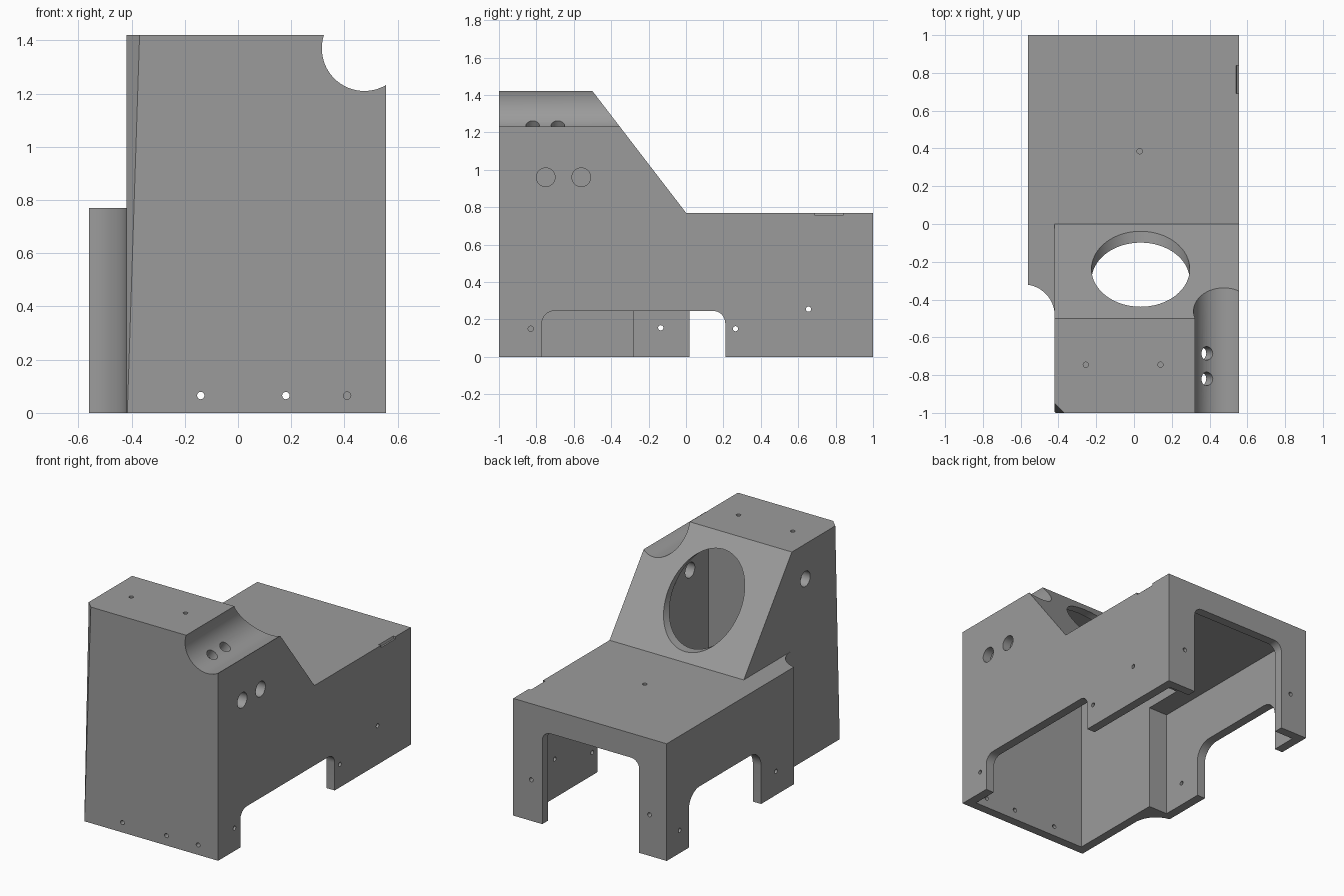
import bpy, bmesh, math
from mathutils import Vector

if "Cube" in bpy.data.objects:
    bpy.data.objects.remove(bpy.data.objects["Cube"])

W = 0.06                       # wall thickness
grey = bpy.data.materials.new("plain grey")
grey.diffuse_color = (0.33, 0.33, 0.33, 1)
grey.use_nodes = True
grey.node_tree.nodes["Principled BSDF"].inputs["Base Color"].default_value = grey.diffuse_color


def prism(name, pts, axis, a, b):
    """Extrude a 2D profile along an axis: x takes (y,z), y takes (x,z), z takes (x,y)."""
    def place(p, t):
        return {'x': (t, p[0], p[1]), 'y': (p[0], t, p[1]), 'z': (p[0], p[1], t)}[axis]
    bm = bmesh.new()
    bot = [bm.verts.new(place(p, a)) for p in pts]
    top = [bm.verts.new(place(p, b)) for p in pts]
    bm.faces.new(bot)
    bm.faces.new(top)
    n = len(pts)
    for i in range(n):
        j = (i + 1) % n
        bm.faces.new((bot[i], bot[j], top[j], top[i]))
    bmesh.ops.recalc_face_normals(bm, faces=bm.faces[:])
    me = bpy.data.meshes.new(name)
    bm.to_mesh(me)
    bm.free()
    ob = bpy.data.objects.new(name, me)
    bpy.context.collection.objects.link(ob)
    return ob


def box(name, x0, x1, y0, y1, z0, z1):
    return prism(name, [(x0, y0), (x1, y0), (x1, y1), (x0, y1)], 'z', z0, z1)


def circle(cx, cy, r, n):
    return [(cx + r * math.cos(2 * math.pi * i / n), cy + r * math.sin(2 * math.pi * i / n))
            for i in range(n)]


def arch(a, b, top, r):
    """Opening from below the base up to a top with two rounded corners."""
    pts = [(a, -0.1), (b, -0.1)]
    for cx, start in ((b - r, 0), (a + r, 90)):
        for i in range(9):
            t = math.radians(start + i * 90 / 8)
            pts.append((cx + r * math.cos(t), top - r + r * math.sin(t)))
    return pts


def cut(target, cutter):
    cutter.hide_render = True
    m = target.modifiers.new("cut", 'BOOLEAN')
    m.operation, m.solver, m.object = 'DIFFERENCE', 'EXACT', cutter
    bpy.context.view_layer.objects.active = target
    bpy.ops.object.modifier_apply(modifier=m.name)
    bpy.data.objects.remove(cutter)


# Plan outline with the concave corner on the left, extruded to full height
plan = [(0.556, -1), (0.556, 1), (-0.56, 1)]
a0 = math.degrees(math.acos(0.025 / 0.165))
for i in range(17):
    t = math.radians(a0 * (1 - i / 16))
    plan.append((-0.585 + 0.165 * math.cos(t), -0.485 + 0.165 * math.sin(t)))
plan.append((-0.42, -1))
housing = prism("housing", plan, 'z', 0, 1.42)

# Sloped back of the tower, low rear deck, and left shoulder
cut(housing, prism("slope_cut", [(0, 0.77), (1.2, 0.77), (1.2, 1.6), (-0.638, 1.6)], 'x', -1, 1))
cut(housing, box("shoulder_cut", -1, -0.42, -0.485, 0.1, 0.77, 1.6))

# Tapered chamfer on the front left corner
p, q, r = Vector((-0.416, -1, 0)), Vector((-0.37, -1, 1.42)), Vector((-0.42, -0.95, 1.42))
nrm = (q - p).cross(r - p).normalized()
if nrm.dot(Vector((-1, -1, 0))) < 0:
    nrm = -nrm
bm = bmesh.new()
bm.from_mesh(housing.data)
bmesh.ops.bisect_plane(bm, geom=bm.verts[:] + bm.edges[:] + bm.faces[:], dist=1e-5,
                       plane_co=p, plane_no=nrm, clear_outer=True)
bmesh.ops.holes_fill(bm, edges=[e for e in bm.edges if e.is_boundary])
bmesh.ops.recalc_face_normals(bm, faces=bm.faces[:])
bm.to_mesh(housing.data)
bm.free()

# Hollow interior, open below, leaving a wall around the round groove
inner_plan = [(0.556 - W, -1 + W), (0.556 - W, 1 - W), (-0.56 + W, 1 - W),
              (-0.56 + W, -0.28), (-0.42 + W, -0.28), (-0.42 + W, -1 + W)]
void = prism("void", inner_plan, 'z', -0.1, 1.42 - W)
cut(void, prism("void_slope", [(-0.014, 0.71), (1.2, 0.71), (1.2, 1.6), (-0.698, 1.6)],
                'x', -1, 1))
cut(void, box("void_shoulder", -1, -0.42 + W, -0.5, 0.1, 0.71, 1.6))
cut(void, prism("void_groove", circle(0.475, 1.37, 0.16 + W, 64), 'y', -1.2, 0.2))
cut(housing, void)

# Round groove along the top right edge
cut(housing, prism("groove", circle(0.475, 1.37, 0.16, 64), 'y', -1.2, 0.2))

# Leg openings: right, left, back
cut(housing, prism("right_opening", arch(-0.77, 0.21, 0.245, 0.065), 'x', 0.45, 0.7))
cut(housing, prism("left_opening", arch(0.02, 0.77, 0.36, 0.11), 'x', -0.7, -0.45))
cut(housing, prism("back_opening", arch(-0.36, 0.345, 0.61, 0.06), 'y', 0.85, 1.1))

# Large port through the slope
cut(housing, prism("port", circle(0.035, 1.08, 0.26, 64), 'y', -0.7, 0.2))

# Holes: axis, centre, radius, span
holes = [('x', (-0.75, 0.96), 0.05, 0.45, 0.7), ('x', (-0.56, 0.96), 0.05, 0.45, 0.7),
         ('x', (-0.64, 1.19), 0.05, -0.6, -0.3)]
s = 0.014
holes += [('y', (x, 0.065), s, -1.1, -0.9) for x in (-0.14, 0.18, 0.41)]
holes += [('y', (x, 0.27), s, 0.9, 1.1) for x in (-0.435, 0.425)]
holes += [('x', c, s, 0.45, 0.7) for c in ((-0.83, 0.15), (0.265, 0.15), (0.655, 0.255))]
holes += [('x', c, s, -0.7, -0.45) for c in ((-0.135, 0.155), (0.865, 0.15))]
holes += [('z', c, s, 1.385, 1.5) for c in ((-0.255, -0.745), (0.14, -0.745))]
holes += [('z', (0.03, 0.385), s, 0.735, 0.85)]
for axis, c, rad, a, b in holes:
    cut(housing, prism("hole", circle(c[0], c[1], rad, 32 if rad > 0.03 else 16), axis, a, b))

# Two angled holes drilled radially into the groove
for y in (-0.685, -0.82):
    drill = prism("drill", circle(0, 0, 0.036, 32), 'z', 0.1, 0.28)
    drill.rotation_euler = (0, math.atan2(-0.09, -0.132), 0)
    drill.location = (0.475, y, 1.37)
    bpy.context.view_layer.update()
    cut(housing, drill)

# Small bevelled notch on the right deck edge
cut(housing, prism("notch", [(0.54, 0.78), (0.54, 0.77), (0.545, 0.755), (0.6, 0.755), (0.6, 0.78)],
                   'y', 0.69, 0.84))

# Finish
housing.data.materials.clear()
housing.data.materials.append(grey)
for f in housing.data.polygons:
    f.material_index = 0
bpy.ops.object.select_all(action='DESELECT')
housing.select_set(True)
bpy.context.view_layer.objects.active = housing
bpy.ops.object.shade_smooth_by_angle(angle=math.radians(30))
